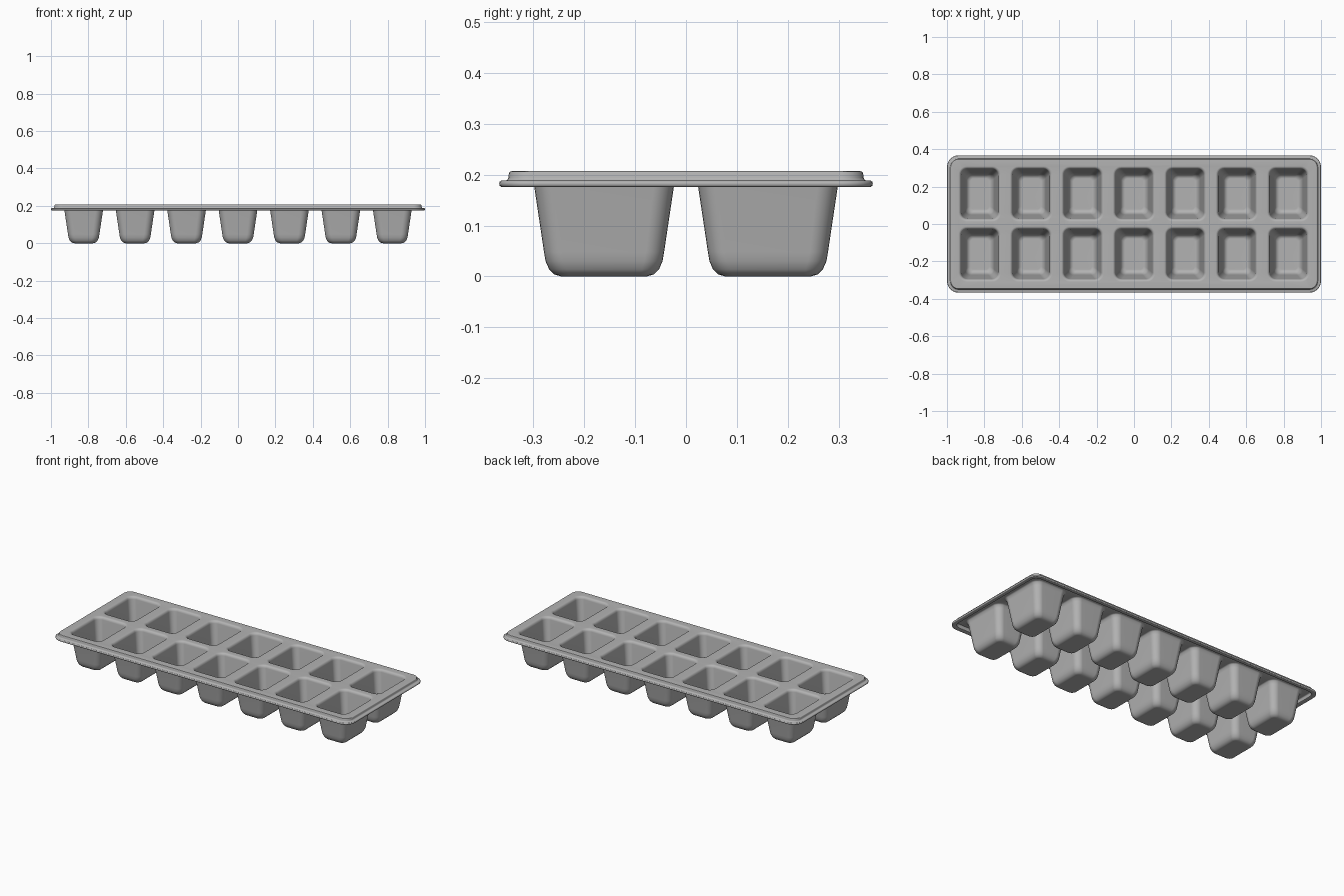
import bpy
import bmesh
from math import cos, sin, pi

cube = bpy.data.objects.get("Cube")
if cube:
    bpy.data.objects.remove(cube, do_unlink=True)

HALF_X, HALF_Y = 1.0, 0.367      # outer edge of the flange
PITCH, ROW_Y = 0.275, 0.161      # pocket spacing
CORNER_STEPS = 6

bm = bmesh.new()


def ring(cx, cy, hx, hy, r, z):
    """Rounded rectangle of vertices at height z."""
    verts = []
    for k, (sx, sy) in enumerate(((1, 1), (-1, 1), (-1, -1), (1, -1))):
        for i in range(CORNER_STEPS + 1):
            a = (k + i / CORNER_STEPS) * pi / 2
            verts.append(bm.verts.new((cx + sx * (hx - r) + r * cos(a),
                                       cy + sy * (hy - r) + r * sin(a), z)))
    return verts


def skin(rings):
    """Join successive rings with quads."""
    for a, b in zip(rings, rings[1:]):
        for i in range(len(a)):
            j = (i + 1) % len(a)
            bm.faces.new((a[i], a[j], b[j], b[i]))


def loop_edges(loop):
    return [bm.edges.get((v, loop[i - 1])) for i, v in enumerate(loop)]


def pocket(cx, cy, profile):
    """Tapered cup from (half width, z, corner radius); returns its mouth."""
    rings = [ring(cx, cy, w, w + 0.034, r, z) for w, z, r in profile]
    skin(rings)
    bm.faces.new(rings[-1])
    return rings[0]


# Cup profiles: rounded lip, tapered wall, rounded floor
inside = [(0.114, 0.207, 0.046), (0.107, 0.205, 0.040), (0.102, 0.200, 0.036),
          (0.099, 0.192, 0.034), (0.078, 0.055, 0.030), (0.075, 0.038, 0.030),
          (0.069, 0.023, 0.028), (0.060, 0.013, 0.024), (0.048, 0.010, 0.016)]
outside = [(0.116, 0.197, 0.048), (0.108, 0.192, 0.042), (0.103, 0.175, 0.040),
           (0.084, 0.048, 0.036), (0.081, 0.030, 0.036), (0.074, 0.014, 0.034),
           (0.064, 0.004, 0.028), (0.050, 0.000, 0.018)]

# Rim: plate edge, step, rounded flange, recessed underside (inset, z)
rim_profile = [(0.026, 0.207), (0.021, 0.206), (0.019, 0.203), (0.018, 0.194),
               (0.016, 0.190), (0.012, 0.188), (0.004, 0.188), (0.001, 0.186),
               (0.000, 0.182), (0.001, 0.178), (0.004, 0.176), (0.020, 0.176),
               (0.026, 0.179), (0.028, 0.192), (0.033, 0.197)]
rim = [ring(0, 0, HALF_X - d, HALF_Y - d, 0.062 - d, z) for d, z in rim_profile]
skin(rim)

# Two rows of seven cups
top_loops, under_loops = [rim[0]], [rim[-1]]
for col in range(-3, 4):
    for side in (-1, 1):
        top_loops.append(pocket(col * PITCH, side * ROW_Y, inside))
        under_loops.append(pocket(col * PITCH, side * ROW_Y, outside))

# Flat plate around the cups, above and below
for loops in (top_loops, under_loops):
    bmesh.ops.triangle_fill(bm, use_beauty=True, use_dissolve=False,
                            edges=[e for lp in loops for e in loop_edges(lp)])
bmesh.ops.recalc_face_normals(bm, faces=bm.faces)

mesh = bpy.data.meshes.new("ice_tray")
bm.to_mesh(mesh)
bm.free()
tray = bpy.data.objects.new("ice_tray", mesh)
bpy.context.collection.objects.link(tray)

grey = bpy.data.materials.new("grey_plastic")
grey.use_nodes = True
colour = (0.45, 0.45, 0.45, 1)
grey.diffuse_color = colour
grey.node_tree.nodes["Principled BSDF"].inputs["Base Color"].default_value = colour
mesh.materials.append(grey)

# Smooth curves with a flat plate
bpy.ops.object.select_all(action="DESELECT")
tray.select_set(True)
bpy.context.view_layer.objects.active = tray
bpy.ops.object.shade_smooth_by_angle(angle=pi / 4)
weighted = tray.modifiers.new("flat_plate_normals", "WEIGHTED_NORMAL")
weighted.keep_sharp = True
